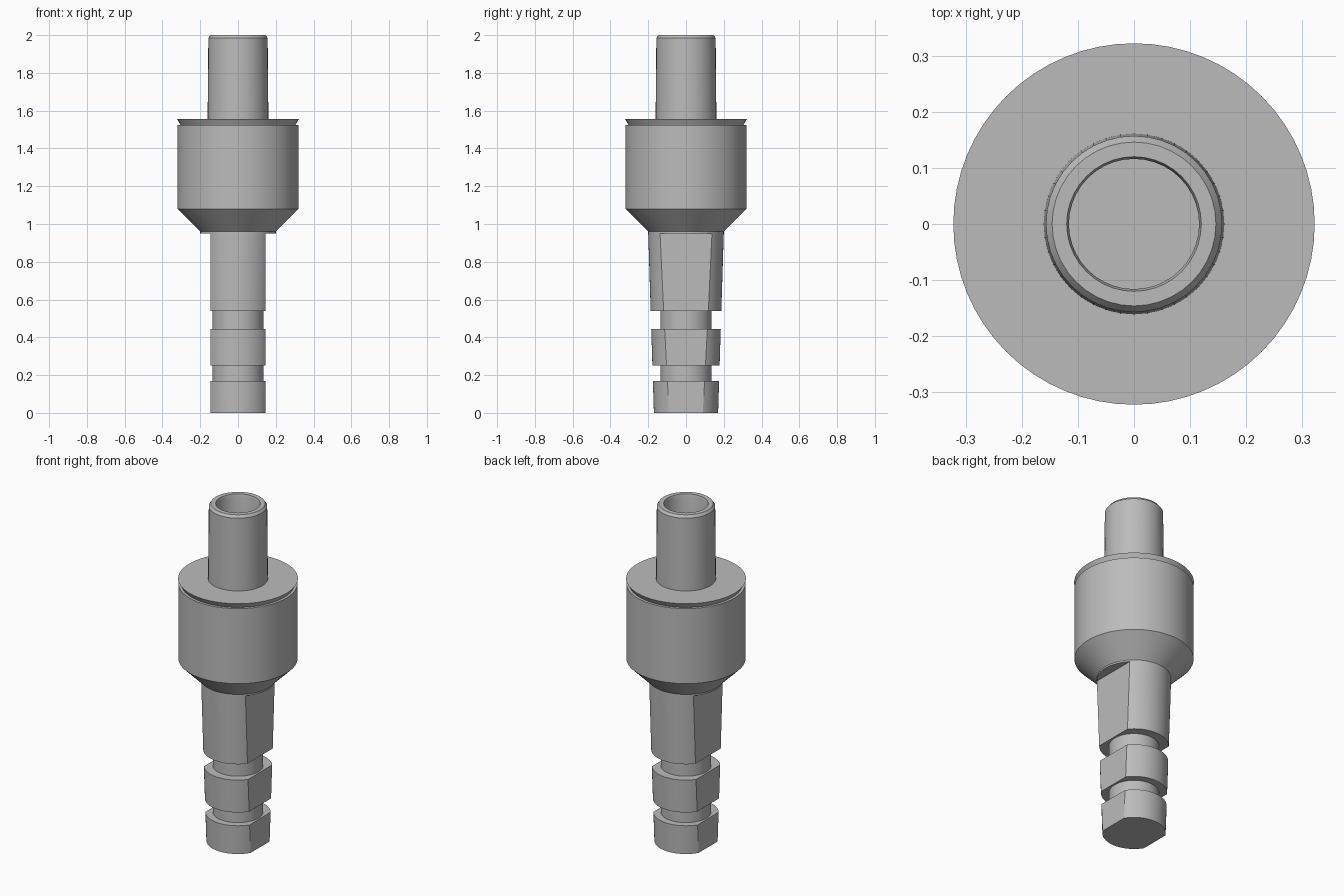
import bpy, bmesh, math
from mathutils import Vector

cube = bpy.data.objects.get("Cube")
if cube:
    bpy.data.objects.remove(cube, do_unlink=True)

steel = bpy.data.materials.new("plain grey steel")
grey = (0.5, 0.5, 0.5, 1)
steel.diffuse_color = grey
steel.use_nodes = True
steel.node_tree.nodes["Principled BSDF"].inputs["Base Color"].default_value = grey


def lathe(profile, sides):
    """Revolve (radius, z) points about z; zero radius closes an end."""
    bm = bmesh.new()
    verts = [bm.verts.new((r, 0, z)) for r, z in profile]
    edges = [bm.edges.new(pair) for pair in zip(verts, verts[1:])]
    bmesh.ops.spin(bm, geom=verts + edges, cent=(0, 0, 0), axis=(0, 0, 1),
                   angle=math.tau, steps=sides, use_merge=True)
    bmesh.ops.remove_doubles(bm, verts=bm.verts, dist=1e-5)
    return bm


def finish(bm, name):
    bmesh.ops.recalc_face_normals(bm, faces=bm.faces)
    mesh = bpy.data.meshes.new(name)
    bm.to_mesh(mesh)
    bm.free()
    mesh.materials.append(steel)
    obj = bpy.data.objects.new(name, mesh)
    bpy.context.collection.objects.link(obj)
    bpy.ops.object.select_all(action="DESELECT")
    obj.select_set(True)
    bpy.context.view_layer.objects.active = obj
    bpy.ops.object.shade_smooth_by_angle(angle=math.radians(25))


# Collar body with a thin flared rim
finish(lathe([(0, 0.95), (0.2, 0.95), (0.2, 0.96), (0.32, 1.08), (0.32, 1.525),
              (0.305, 1.525), (0.322, 1.555), (0, 1.555)], 64), "collar_body")

# Hollow upper tube
finish(lathe([(0.161, 1.555), (0.157, 1.985), (0.146, 2), (0.12, 2),
              (0.116, 1.985), (0.116, 1.56), (0, 1.56)], 40), "upper_tube")

# Tapered shank with two round grooves
shank_top, neck = 0.95, 0.135


def taper(z):
    return 0.17 + 0.03 * z / shank_top


profile = [(0, 0)]
for low, high in ((0, 0.17), (0.25, 0.445), (0.54, shank_top)):
    if low:
        profile.append((neck, low))
    profile += [(taper(low), low), (taper(high), high)]
    if high < shank_top:
        profile.append((neck, high))
profile.append((0, shank_top))
shank = lathe(profile, 64)

# Flats cut on both sides of the shank
for side in (-1, 1):
    cut = bmesh.ops.bisect_plane(
        shank, geom=shank.verts[:] + shank.edges[:] + shank.faces[:],
        plane_co=Vector((side * 0.145, 0, 0)), plane_no=Vector((side, 0, 0)),
        clear_outer=True)
    rim = [e for e in cut["geom_cut"] if isinstance(e, bmesh.types.BMEdge)]
    bmesh.ops.edgeloop_fill(shank, edges=rim)

# Open the joint under the collar
joint = [f for f in shank.faces if all(v.co.z > shank_top - 0.001 for v in f.verts)]
bmesh.ops.recalc_face_normals(shank, faces=shank.faces)
bmesh.ops.delete(shank, geom=joint, context="FACES")
finish(shank, "flatted_shank")
